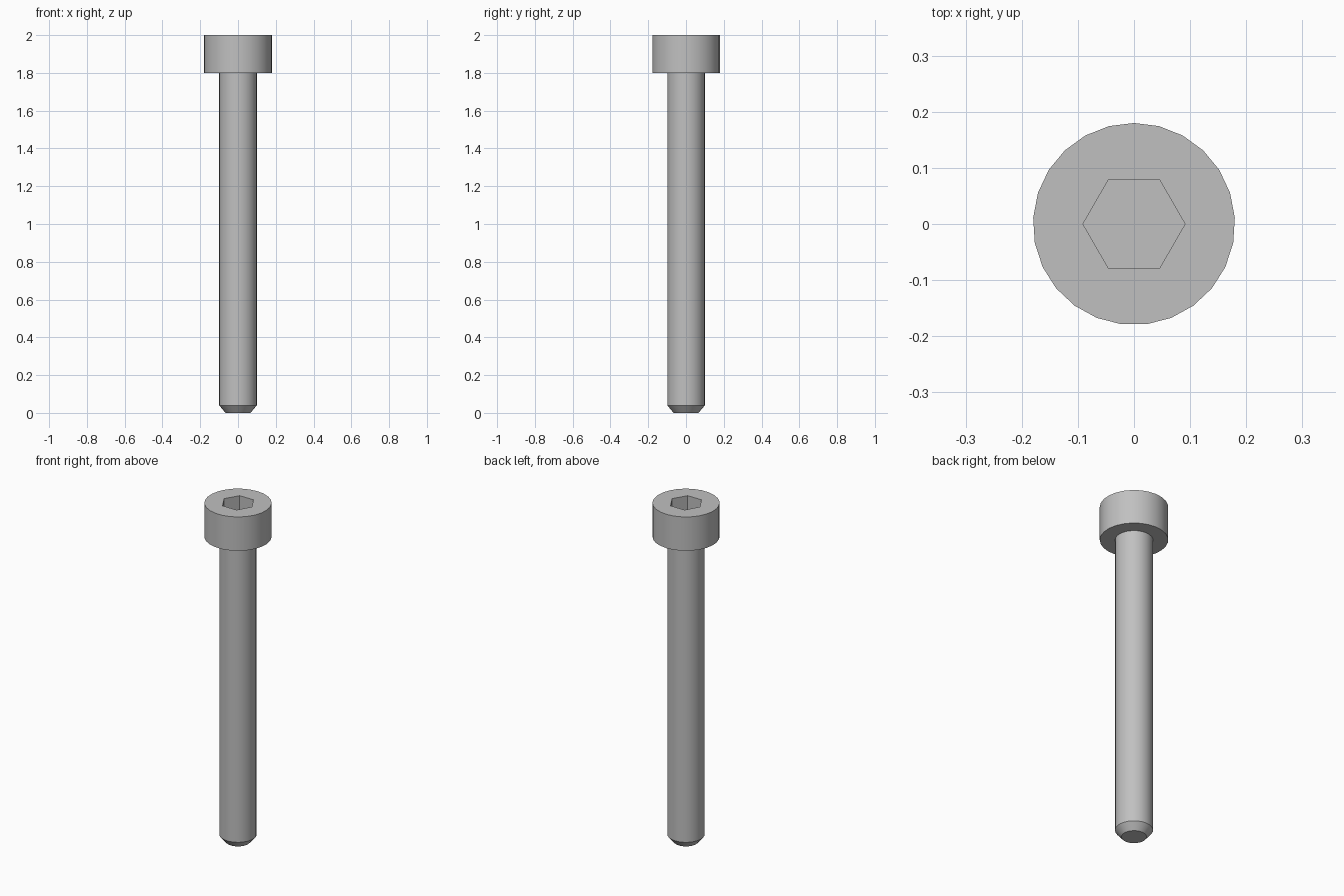
import bpy
import bmesh
from math import pi, sin, cos, radians

cube = bpy.data.objects.get("Cube")
if cube:
    bpy.data.objects.remove(cube, do_unlink=True)

SIDES = 25

steel = bpy.data.materials.new("grey steel")
steel.use_nodes = True
color = (0.53, 0.53, 0.53, 1)
steel.diffuse_color = color
steel.node_tree.nodes["Principled BSDF"].inputs["Base Color"].default_value = color


def turned(name, profile, sides, start=0.0):
    """Closed solid from (radius, height) rings, listed bottom to top."""
    bm = bmesh.new()
    rings = []
    for r, z in profile:
        angles = [start + 2 * pi * i / sides for i in range(sides)]
        rings.append([bm.verts.new((r * cos(a), r * sin(a), z)) for a in angles])
    for low, high in zip(rings, rings[1:]):
        for i in range(sides):
            j = (i + 1) % sides
            bm.faces.new((low[i], low[j], high[j], high[i]))
    bm.faces.new(rings[0][::-1])
    bm.faces.new(rings[-1])
    mesh = bpy.data.meshes.new(name)
    bm.to_mesh(mesh)
    bm.free()
    mesh.materials.append(steel)
    obj = bpy.data.objects.new(name, mesh)
    bpy.context.collection.objects.link(obj)
    return obj


def activate(obj):
    bpy.ops.object.select_all(action="DESELECT")
    obj.select_set(True)
    bpy.context.view_layer.objects.active = obj


# Shank with chamfered tip
shank = turned("shank", [(0.066, 0), (0.1, 0.04), (0.1, 1.81)], SIDES, pi / 2)

# Cylindrical head with a hexagonal socket cut into the top
head = turned("head", [(0.18, 1.8), (0.18, 2.0)], SIDES, pi / 2)
cutter = turned("socket_cutter", [(0.091, 1.9), (0.091, 2.1)], 6)
cutter.hide_render = True
cut = head.modifiers.new("socket", "BOOLEAN")
cut.operation = "DIFFERENCE"
cut.solver = "EXACT"
cut.object = cutter
activate(head)
bpy.ops.object.modifier_apply(modifier=cut.name)
bpy.data.objects.remove(cutter, do_unlink=True)

# Smooth round sides, crisp rims and socket corners
for part in (shank, head):
    activate(part)
    bpy.ops.object.shade_smooth_by_angle(angle=radians(30))
